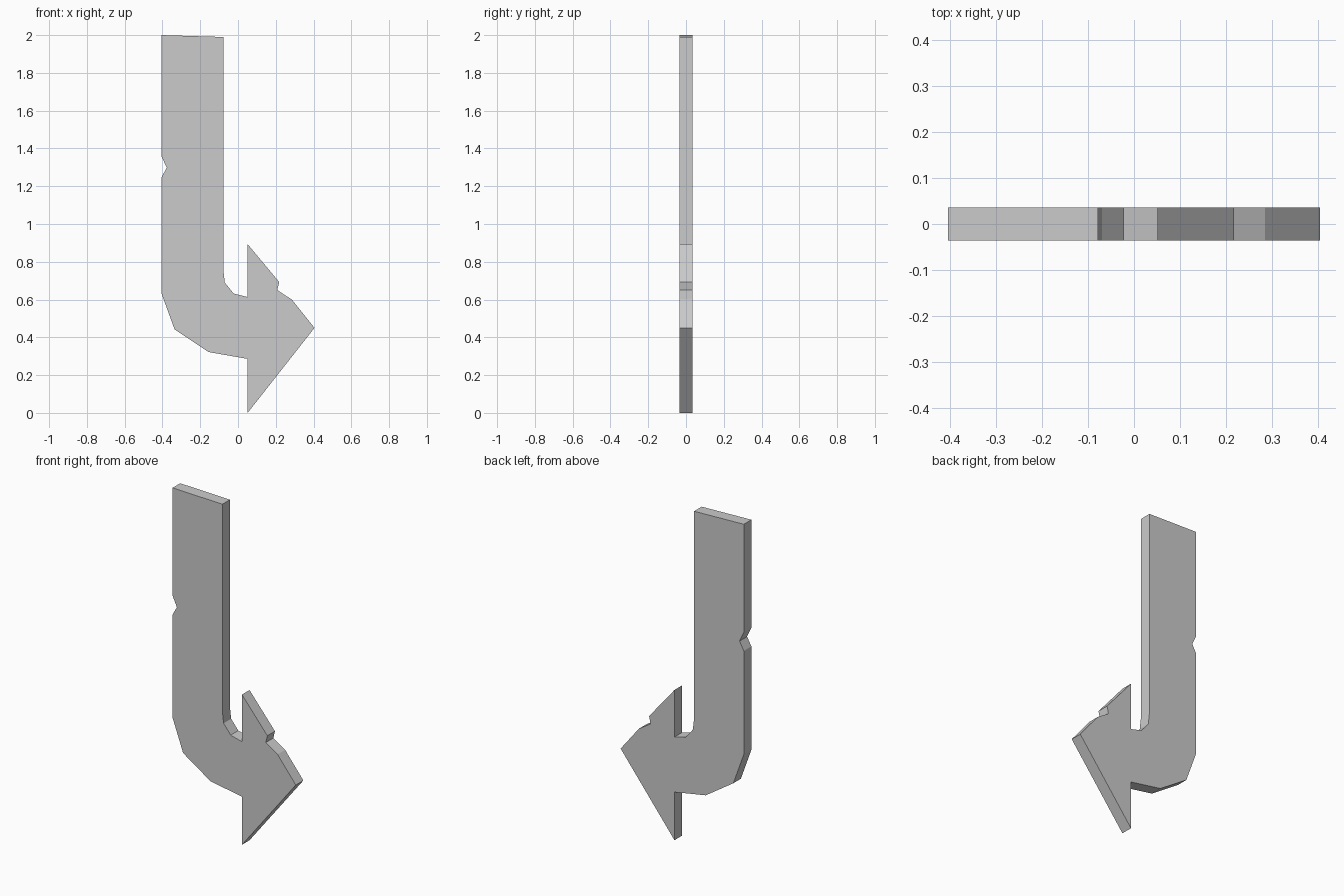
import bpy, bmesh

if "Cube" in bpy.data.objects:
    bpy.data.objects.remove(bpy.data.objects["Cube"])

HALF_DEPTH = 0.0355

# Shaft with a nicked left edge, faceted bend, and barbed arrow head (x, z)
shaft_top = [(-0.405, 2.0), (-0.078, 1.99)]
inner_bend = [(-0.078, 0.76), (-0.07, 0.69), (-0.023, 0.632), (0.051, 0.613)]
head = [(0.051, 0.893), (0.218, 0.693), (0.208, 0.65), (0.285, 0.60),
        (0.405, 0.45), (0.051, 0.0)]
outer_bend = [(0.051, 0.286), (-0.155, 0.322), (-0.336, 0.442), (-0.405, 0.632)]
nick = [(-0.405, 1.247), (-0.377, 1.298), (-0.405, 1.358)]
outline = shaft_top + inner_bend + head + outer_bend + nick


def extrude_profile(name, points, half_depth):
    bm = bmesh.new()
    face = bm.faces.new([bm.verts.new((x, -half_depth, z)) for x, z in points])
    result = bmesh.ops.extrude_face_region(bm, geom=[face], use_keep_orig=True)
    verts = [g for g in result["geom"] if isinstance(g, bmesh.types.BMVert)]
    bmesh.ops.translate(bm, verts=verts, vec=(0, 2 * half_depth, 0))
    bmesh.ops.recalc_face_normals(bm, faces=bm.faces)
    mesh = bpy.data.meshes.new(name)
    bm.to_mesh(mesh)
    bm.free()
    obj = bpy.data.objects.new(name, mesh)
    bpy.context.collection.objects.link(obj)
    return obj


# Flat arrow sign plate
extrude_profile("bent_arrow_sign", outline, HALF_DEPTH)
